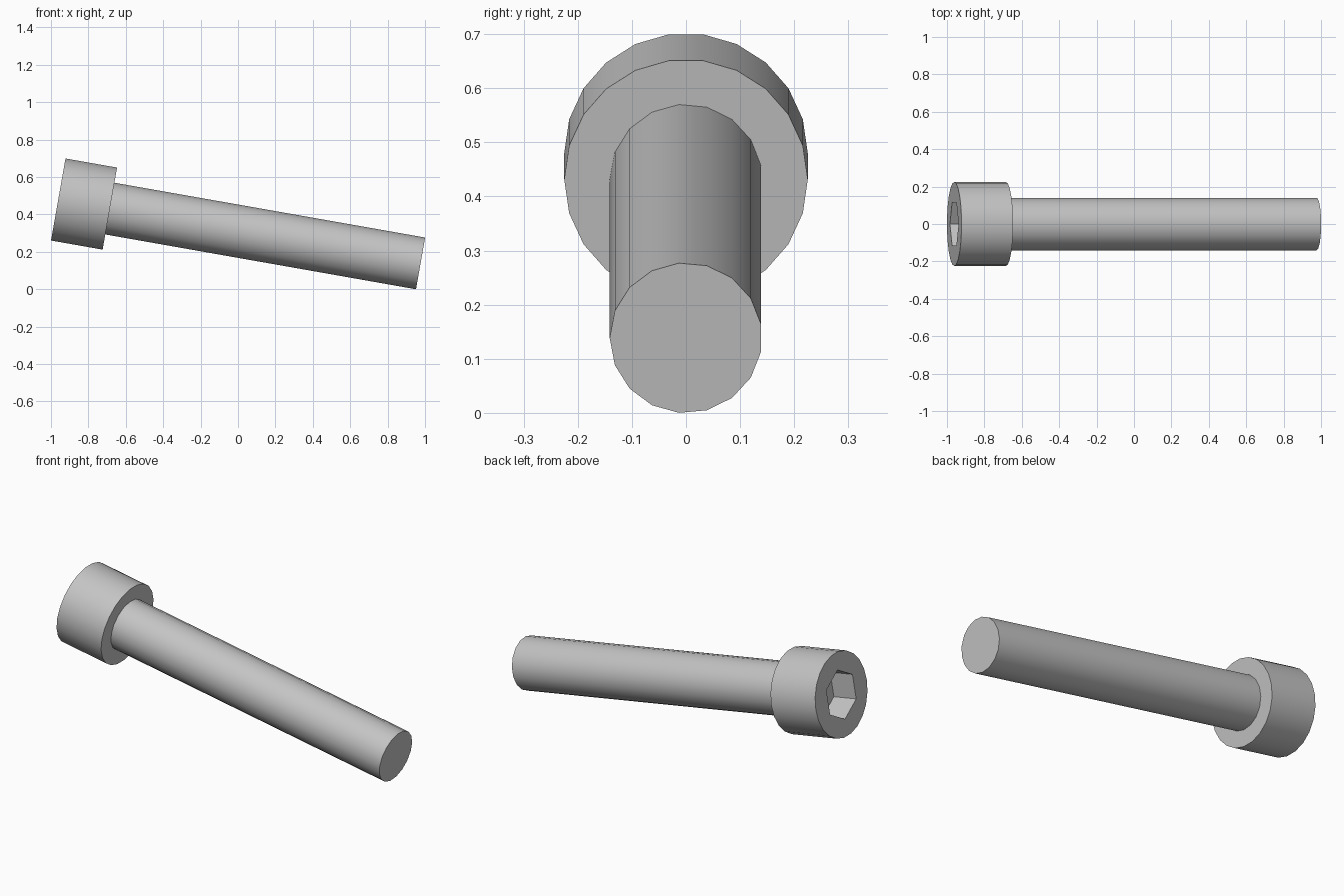
import bpy
import bmesh
from math import cos, sin, radians, tau
from mathutils import Vector

cube = bpy.data.objects.get("Cube")
if cube:
    bpy.data.objects.remove(cube, do_unlink=True)

# Bolt axis runs from the head face down to the tip, tilted in the xz plane
TILT = radians(10)
AXIS = Vector((cos(TILT), 0, -sin(TILT)))
UP = Vector((sin(TILT), 0, cos(TILT)))
SIDE = Vector((0, -1, 0))
HEAD_FACE = Vector((-0.961, 0, 0.48))

LENGTH = 1.967
HEAD_LENGTH = 0.28
SOCKET_DEPTH = 0.14

steel = bpy.data.materials.new("steel_grey")
steel.use_nodes = True
grey = (0.55, 0.55, 0.55, 1)
steel.diffuse_color = grey
steel.node_tree.nodes["Principled BSDF"].inputs["Base Color"].default_value = grey


def prism(name, sides, radius, start, end, turn=0):
    """Closed prism along the bolt axis between two distances from the head face."""
    bm = bmesh.new()
    rings = []
    for distance in (start, end):
        centre = HEAD_FACE + AXIS * distance
        angles = [turn + tau * i / sides for i in range(sides)]
        rings.append([bm.verts.new(centre + radius * (SIDE * cos(a) + UP * sin(a)))
                      for a in angles])
    near, far = rings
    for i in range(sides):
        j = (i + 1) % sides
        bm.faces.new((near[i], near[j], far[j], far[i]))
    bm.faces.new(near)
    bm.faces.new(far)
    bmesh.ops.recalc_face_normals(bm, faces=bm.faces)
    mesh = bpy.data.meshes.new(name)
    bm.to_mesh(mesh)
    bm.free()
    mesh.materials.append(steel)
    obj = bpy.data.objects.new(name, mesh)
    bpy.context.collection.objects.link(obj)
    return obj


def activate(obj):
    bpy.ops.object.select_all(action='DESELECT')
    obj.select_set(True)
    bpy.context.view_layer.objects.active = obj


# Head and shaft
head = prism("head", 22, 0.225, 0, HEAD_LENGTH)
shaft = prism("shaft", 17, 0.141, HEAD_LENGTH - 0.03, LENGTH)

# Hexagonal socket cut into the head
cutter = prism("socket_cutter", 6, 0.133, -0.1, SOCKET_DEPTH, turn=tau / 4)
cutter.hide_render = True
cut = head.modifiers.new("socket", 'BOOLEAN')
cut.operation = 'DIFFERENCE'
cut.solver = 'EXACT'
cut.object = cutter
activate(head)
bpy.ops.object.modifier_apply(modifier=cut.name)
bpy.data.objects.remove(cutter, do_unlink=True)

# Smooth barrels with crisp rims
for part in (head, shaft):
    activate(part)
    bpy.ops.object.shade_smooth_by_angle(angle=radians(30))
